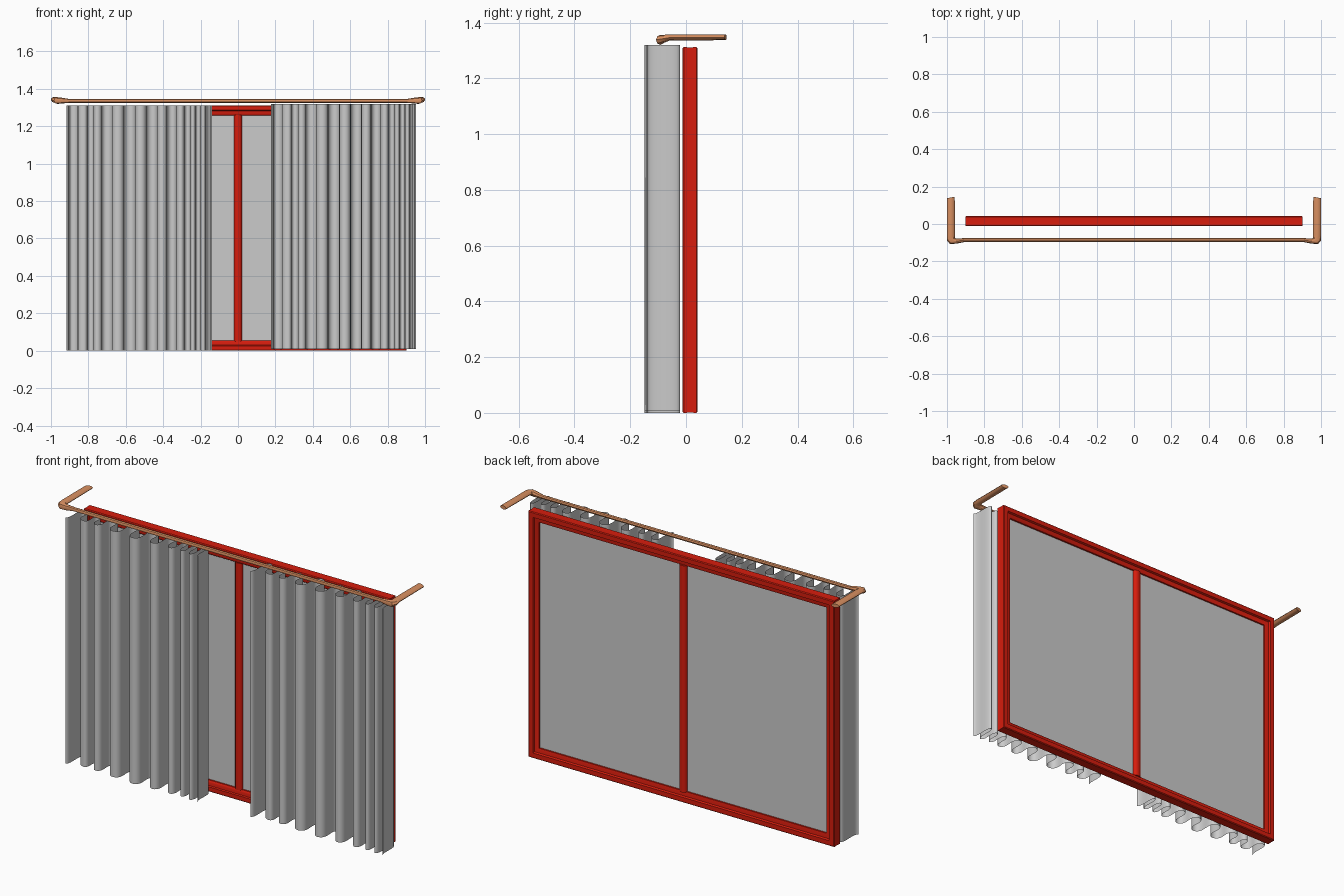
import bpy, bmesh, math
from mathutils import Vector

if "Cube" in bpy.data.objects:
    bpy.data.objects.remove(bpy.data.objects["Cube"])


def material(name, rgb):
    m = bpy.data.materials.new(name)
    m.diffuse_color = (*rgb, 1)
    m.use_nodes = True
    m.node_tree.nodes["Principled BSDF"].inputs["Base Color"].default_value = m.diffuse_color
    return m


RED = material("red_paint", (0.68, 0.012, 0.004))
COPPER = material("copper", (0.70, 0.28, 0.12))


def loft(name, rings, mat=None, wrap=True, loop=False, cap=False, angle=35):
    """Bridge a list of equal-length point rings into one surface."""
    bm = bmesh.new()
    vs = [[bm.verts.new(p) for p in r] for r in rings]
    n = len(rings[0])
    for i in range(len(vs) - (0 if loop else 1)):
        a, b = vs[i], vs[(i + 1) % len(vs)]
        for j in range(n if wrap else n - 1):
            k = (j + 1) % n
            bm.faces.new((a[j], a[k], b[k], b[j]))
    if cap:
        bm.faces.new(vs[0])
        bm.faces.new(vs[-1])
    bmesh.ops.recalc_face_normals(bm, faces=bm.faces)
    me = bpy.data.meshes.new(name)
    bm.to_mesh(me)
    bm.free()
    ob = bpy.data.objects.new(name, me)
    bpy.context.collection.objects.link(ob)
    if mat:
        me.materials.append(mat)
    bpy.ops.object.select_all(action='DESELECT')
    bpy.context.view_layer.objects.active = ob
    ob.select_set(True)
    bpy.ops.object.shade_smooth_by_angle(angle=math.radians(angle))
    return ob


# Window frame: moulded profile (inset, depth) mitred round four corners
W, H = 0.902, 1.312
profile = [(0, -.008), (.004, -.012), (.026, -.012), (.030, -.006), (.044, -.004),
           (.054, .004), (.054, .026), (.044, .030), (.032, .032), (.028, .042),
           (.004, .042), (0, .038), (.001, .015)]
corners = [(-1, 0), (1, 0), (1, 1), (-1, 1)]
loft("window_frame",
     [[(sx * (W - d), y, H - d if top else d) for d, y in profile] for sx, top in corners],
     RED, loop=True, angle=40)

# Centre mullion: chamfered post
post = [(-.021, .006), (-.011, -.004), (.011, -.004), (.021, .006),
        (.021, .026), (.011, .036), (-.011, .036), (-.021, .026)]
loft("mullion", [[(x, y, z) for x, y in post] for z in (.05, 1.26)], RED, cap=True, angle=50)

# Glass panes on both sides of the mullion
for side, s in (("left", -1), ("right", 1)):
    outline = [(s * .015, .013), (s * .85, .013), (s * .85, .017), (s * .015, .017)]
    loft(side + "_glass", [[(x, y, z) for x, y in outline] for z in (.05, 1.26)], cap=True)

# Curtains: one pleated sheet, alternating front and back folds, used twice
folds = [(-.916, -.146), (-.890, -.024), (-.822, -.125), (-.790, -.045), (-.752, -.128),
         (-.705, -.030), (-.640, -.140), (-.580, -.022), (-.520, -.148), (-.460, -.030),
         (-.405, -.142), (-.355, -.026), (-.305, -.138), (-.270, -.040), (-.240, -.134),
         (-.215, -.040), (-.185, -.140), (-.160, -.022), (-.139, -.140)]
STEPS = 10
line = []
for (x0, y0), (x1, y1) in zip(folds, folds[1:]):
    for i in range(STEPS):
        t = i / STEPS
        bulge = t + 1.25 / (2 * math.pi) * math.sin(2 * math.pi * t)
        line.append((x0 + (x1 - x0) * bulge, y0 + (y1 - y0) * (1 - math.cos(math.pi * t)) / 2))
line.append(folds[-1])
for side, dx, dz in (("left", 0, 0), ("right", 1.092, .008)):
    loft(side + "_curtain", [[(x + dx, y, z + dz) for x, y in line] for z in (0, 1.312)],
         wrap=False, angle=60)

# Curtain rod: flat wall arms turning the corner into a thin round rod
# (centre, direction across, half width, half height)
half = [((-.979, .142, 1.347), (1, .2), .021, .010),
        ((-.979, -.060, 1.346), (1, 0), .021, .011),
        ((-.979, -.082, 1.341), (1, .35), .022, .015),
        ((-.968, -.092, 1.338), (1, 1), .022, .018),
        ((-.945, -.091, 1.337), (.2, 1), .014, .016),
        ((-.905, -.086, 1.336), (0, 1), .0105, .0105)]
rings = []
for c, across, hw, hh in half:
    u = Vector((*across, 0)).normalized()
    rings.append([Vector(c) + u * hw * math.cos(a) + Vector((0, 0, hh * math.sin(a)))
                  for a in (math.tau * k / 8 for k in range(8))])
# Second arm is the mirrored first one
mirrored = [[Vector((-p.x, p.y, p.z)) for p in r] for r in reversed(rings)]
loft("curtain_rod", rings + mirrored, COPPER, cap=True, angle=40)
